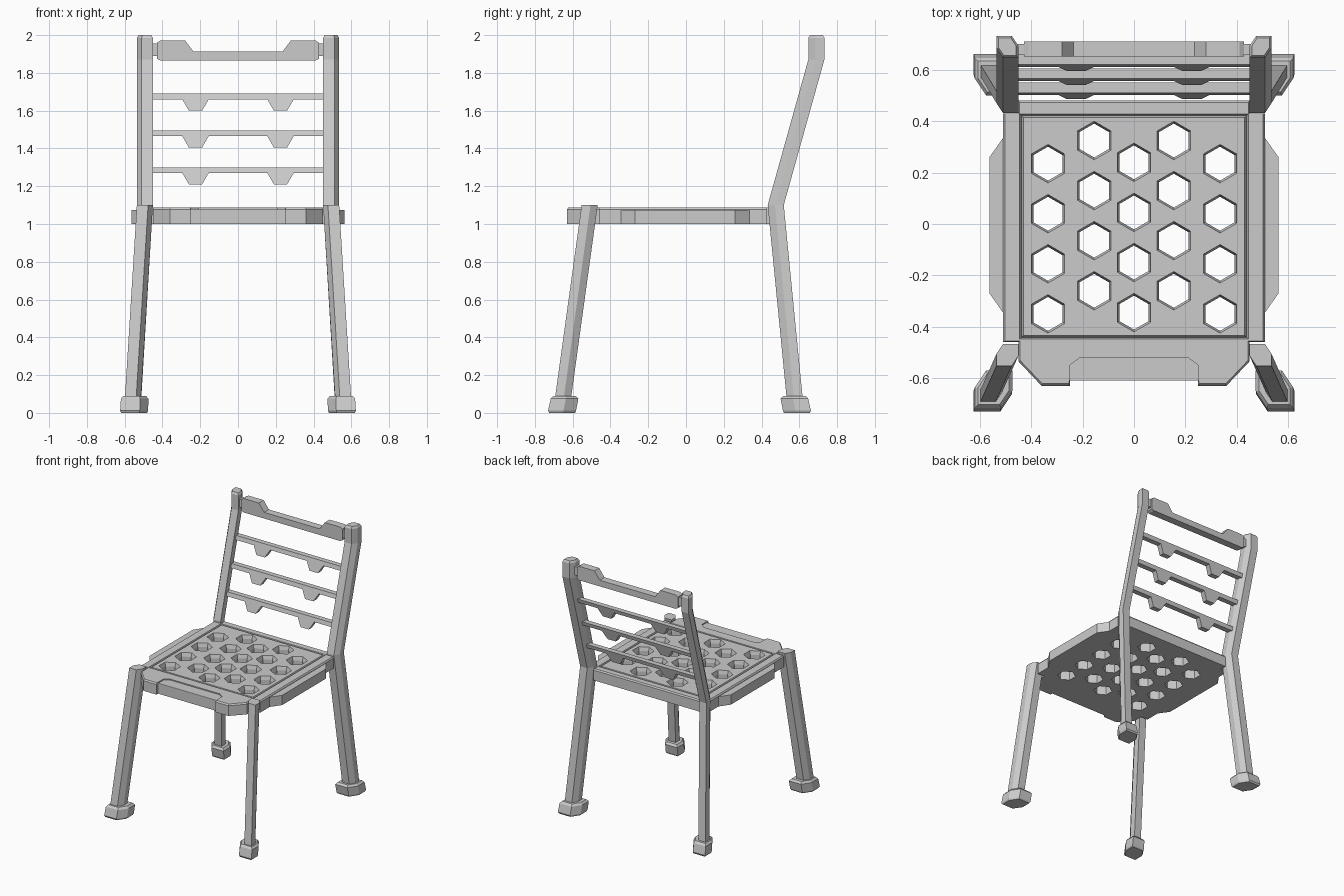
import bpy, bmesh
from math import cos, sin, pi

if "Cube" in bpy.data.objects:
    bpy.data.objects.remove(bpy.data.objects["Cube"])


def add_loft(bm, rings, closed=False):
    """Skin a list of equal-length rings; cap the ends or join them in a loop."""
    vs = [[bm.verts.new(p) for p in r] for r in rings]
    n = len(rings[0])
    pairs = list(zip(vs, vs[1:])) + ([(vs[-1], vs[0])] if closed else [])
    for a, b in pairs:
        for i in range(n):
            j = (i + 1) % n
            bm.faces.new((a[i], a[j], b[j], b[i]))
    if not closed:
        bm.faces.new(vs[0][::-1])
        bm.faces.new(vs[-1])


def finish(name, bm, mirror=False):
    bmesh.ops.recalc_face_normals(bm, faces=bm.faces)
    me = bpy.data.meshes.new(name)
    bm.to_mesh(me)
    bm.free()
    ob = bpy.data.objects.new(name, me)
    bpy.context.collection.objects.link(ob)
    if mirror:
        m = ob.modifiers.new("Mirror", 'MIRROR')
        m.use_mirror_merge = False
    return ob


def loft(name, rings, mirror=False):
    bm = bmesh.new()
    add_loft(bm, rings)
    return finish(name, bm, mirror)


def flat(pts, z):
    return [(x, y, z) for x, y in pts]


def both_sides(half):
    """Complete a right-hand outline with its left-hand reflection."""
    return half + [(-x, y) for x, y in reversed(half)]


def rect(x, y0, y1):
    return [(x, y0), (x, y1), (-x, y1), (-x, y0)]


# Six-sided leg section: a square with two opposite corners cut off
HEX = [(1, 1), (-.4, 1), (-1, .1), (-1, -1), (.4, -1), (1, -.1)]


def section(c, half, side):
    x, y, z = c
    return [(x + u * half, y + side * v * half, z) for u, v in HEX]


# Seat: plate with side rails, rear bar and front lip
outline = both_sides([(.25, -.61), (.25, -.63), (.36, -.63), (.45, -.535), (.45, -.46),
                      (.51, -.46), (.51, .43), (.45, .43), (.45, .48)])
inner = both_sides([(.25, -.605), (.255, -.622), (.357, -.622), (.443, -.532), (.443, -.455),
                    (.503, -.455), (.503, .43), (.445, .43), (.445, .473)])
seat = loft("seat", [flat(outline, 1.0), flat(outline, 1.078), flat(inner, 1.088)])

# Cutter: hexagonal holes, panel groove and shallow front recess
bm = bmesh.new()
for xs, y_top in (((-.335, .335), .235), ((-.155, .155), .325), ((0,), .24)):
    for x in xs:
        for k in range(4):
            y = y_top - .195 * k
            add_loft(bm, [[(x + r * cos(pi / 6 + i * pi / 3), y + r * sin(pi / 6 + i * pi / 3), z)
                           for i in range(6)]
                          for r, z in ((.066, .95), (.066, 1.06), (.079, 1.1))])
add_loft(bm, [flat(rect(.449, -.451, .432), 1.1), flat(rect(.438, -.441, .422), 1.068),
              flat(rect(.425, -.43, .41), 1.1)], closed=True)
recess = both_sides([(.25, -.66), (.25, -.55), (.21, -.52)])
add_loft(bm, [flat(recess, 1.08), flat(recess, 1.12)])
cutter = finish("seat_cutter", bm)
cutter.hide_render = True
cutter.hide_viewport = True
cut = seat.modifiers.new("Cut", 'BOOLEAN')
cut.operation = 'DIFFERENCE'
cut.solver = 'EXACT'
cut.object = cutter

# Side bulges of the seat
bulge = [(.5, -.345), (.51, -.345), (.563, -.27), (.563, .26), (.51, .335), (.5, .335)]
loft("seat_side", [flat(bulge, 1.0), flat(bulge, 1.075)], mirror=True)

# Legs, the rear pair running up into the back posts
S = .0425
loft("front_leg", [section((.558, -.655, .05), S, -1), section((.493, -.51, 1.1), S, -1)], True)
loft("back_leg_post", [section(c, h, 1) for c, h in (
    ((.556, .578, .05), S), ((.493, .475, 1.1), S), ((.493, .69, 1.87), S),
    ((.493, .69, 1.985), S), ((.493, .69, 2.0), .034))], True)

# Feet
for name, y, dy, side in (("front_foot", -.656, .013, -1), ("back_foot", .587, -.013, 1)):
    loft(name, [section(c, h, side) for c, h in (
        ((.55, y, 0), .068), ((.55, y, .012), .074),
        ((.547, y + dy, .075), .073), ((.547, y + dy, .09), .06))], True)

# Back slats: bar with two tabs below, leaning with the posts
for i in range(3):
    z = 1.285 + .195 * i
    half = [(.155, -.015), (.19, -.075), (.26, -.075), (.295, -.015), (.46, -.015), (.46, .015)]
    prof = both_sides(half)
    rings = [[(x, .475 + .28 * (z + dz - 1.1) + d, z + dz) for x, dz in prof]
             for d in (-.02, .02)]
    loft("back_slat_%d" % (i + 1), rings)

# Top rail with raised ends, plus the pegs joining it to the posts
rail = both_sides([(.235, 1.865), (.41, 1.865), (.428, 1.875), (.428, 1.96), (.41, 1.972),
                   (.28, 1.972), (.235, 1.912)])
loft("top_rail", [[(x, y, z) for x, z in rail] for y in (.652, .71)])
peg = [(.66, 1.89), (.7, 1.89), (.7, 1.955), (.66, 1.955)]
loft("top_rail_peg", [[(x, y, z) for y, z in peg] for x in (.42, .46)], True)
